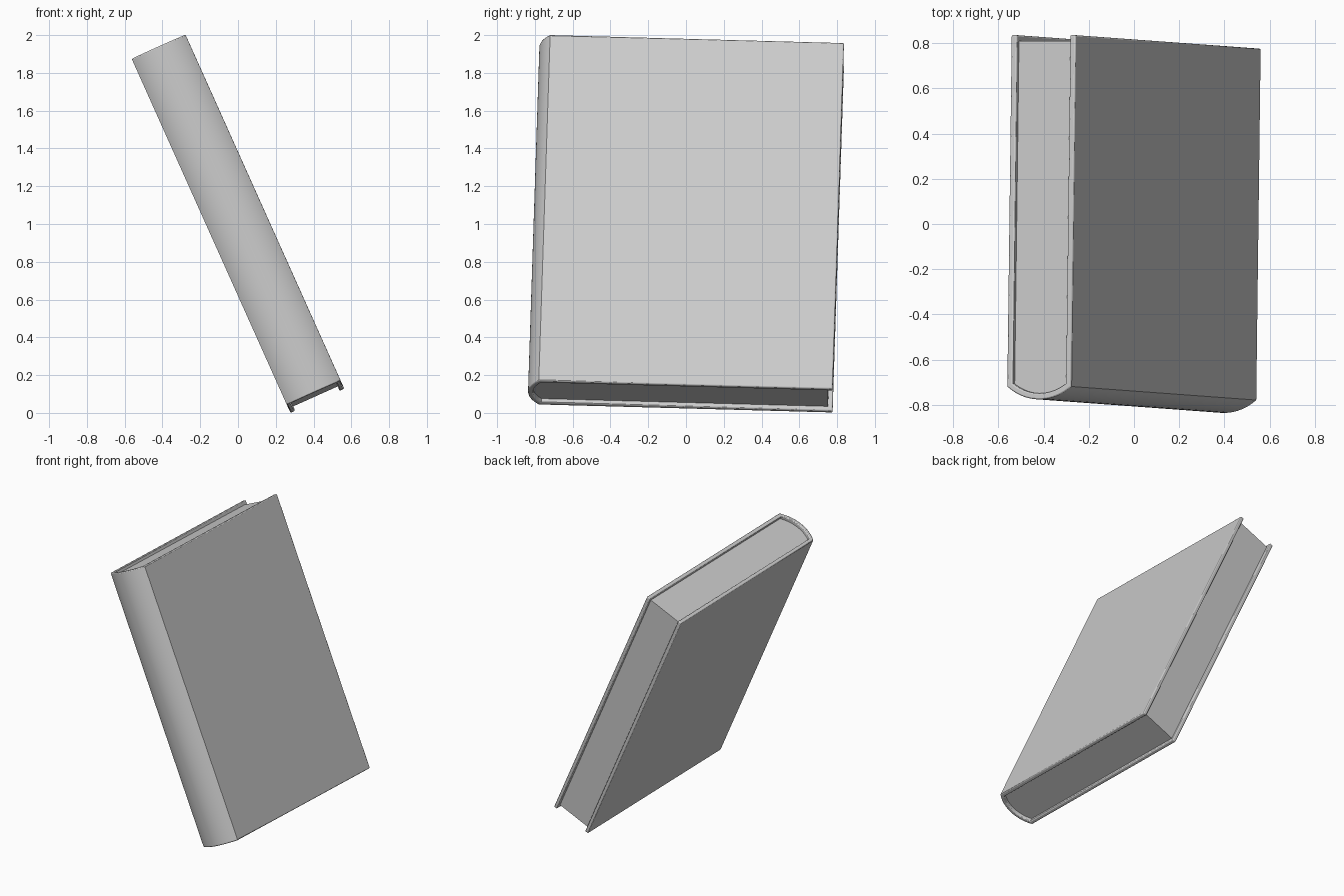
import bpy, bmesh, math
from mathutils import Vector, Matrix

if "Cube" in bpy.data.objects:
    bpy.data.objects.remove(bpy.data.objects["Cube"])

T, W, H = 0.312, 1.556, 2.009      # thickness, board width, height
BULGE, BOARD, LIP = 0.057, 0.027, 0.025
R = ((T / 2) ** 2 + BULGE ** 2) / (2 * BULGE)   # spine radius
CY = R - BULGE                                  # spine arc centre in y

# leaning orientation: x = thickness, y = spine to fore edge, z = height
h = Vector((-0.409, 0.030, 0.912)).normalized()
w = Vector((0.012, 1.0, -0.026))
w = (w - h * w.dot(h)).normalized()
n = w.cross(h)
ROT = Matrix((n, w, h)).transposed()


def u_path(half, radius, fore, steps=20):
    """Fore edge -> round the spine -> other fore edge."""
    a = math.asin(half / radius)
    arc = [(radius * math.sin(t), CY - radius * math.cos(t))
           for t in (a - 2 * a * i / steps for i in range(steps + 1))]
    return [(half, fore)] + arc + [(-half, fore)]


def prism(name, quads, z0, z1):
    """Extrude a set of flat polygons sharing edges between two heights."""
    bm = bmesh.new()
    cache = {}
    for poly in quads:
        vs = []
        for p in poly:
            if p not in cache:
                cache[p] = bm.verts.new((p[0], p[1], z0))
            vs.append(cache[p])
        bm.faces.new(vs)
    res = bmesh.ops.extrude_face_region(bm, geom=bm.faces[:])
    top = [v for v in res['geom'] if isinstance(v, bmesh.types.BMVert)]
    bmesh.ops.translate(bm, verts=top, vec=(0, 0, z1 - z0))
    bmesh.ops.recalc_face_normals(bm, faces=bm.faces[:])
    bm.transform(ROT.to_4x4())
    me = bpy.data.meshes.new(name)
    bm.to_mesh(me)
    bm.free()
    ob = bpy.data.objects.new(name, me)
    bpy.context.collection.objects.link(ob)
    return ob


# case: two boards joined by the rounded spine
outer = u_path(T / 2, R, W)
inner = u_path(T / 2 - BOARD, R - BOARD, W)
strip = [(outer[i], outer[i + 1], inner[i + 1], inner[i]) for i in range(len(outer) - 1)]
case = prism("cover", strip, 0, H)

# page block, slightly recessed on three sides
pages = prism("pages", [u_path(T / 2 - BOARD + 0.002, R - BOARD + 0.002, W - LIP)], LIP, H - LIP)

# stand on the ground and centre
co = [v.co for v in case.data.vertices]
lo = [min(c[i] for c in co) for i in range(3)]
hi = [max(c[i] for c in co) for i in range(3)]
shift = Vector((-(lo[0] + hi[0]) / 2, -(lo[1] + hi[1]) / 2, -lo[2]))
for ob in (case, pages):
    ob.data.transform(Matrix.Translation(shift))

# softly rounded board rims
bev = case.modifiers.new("rim", 'BEVEL')
bev.width = 0.006
bev.segments = 2
bev.limit_method = 'ANGLE'
bev.angle_limit = math.radians(65)

for ob in (case, pages):
    bpy.ops.object.select_all(action='DESELECT')
    ob.select_set(True)
    bpy.context.view_layer.objects.active = ob
    bpy.ops.object.shade_smooth_by_angle(angle=math.radians(35))
